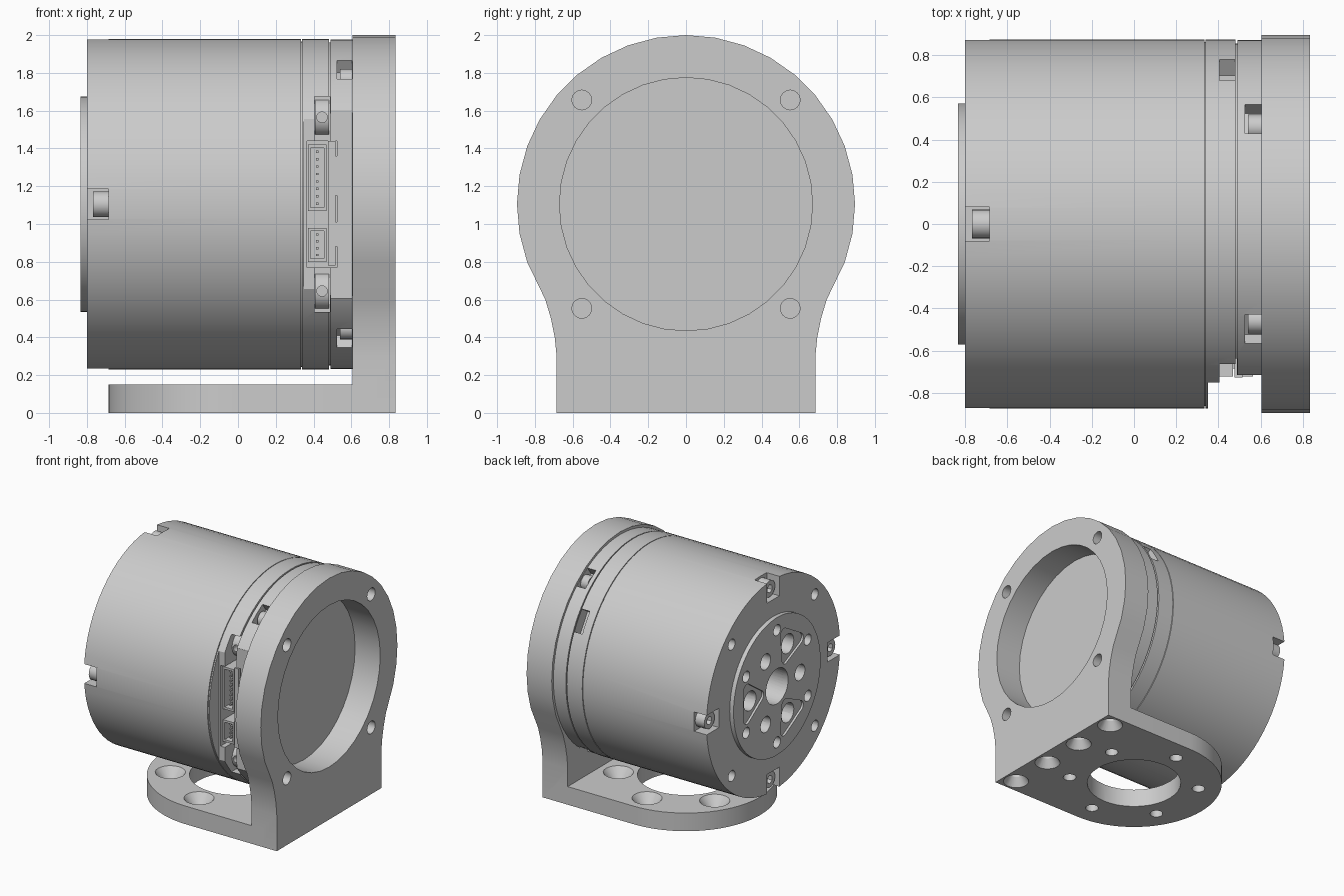
import bpy, bmesh, math
from math import sin, cos, radians
from mathutils import Vector, Matrix

if "Cube" in bpy.data.objects:
    bpy.data.objects.remove(bpy.data.objects["Cube"])

metal = bpy.data.materials.new("light_grey_metal")
metal.use_nodes = True
grey = (0.6, 0.6, 0.6, 1)
metal.diffuse_color = grey
metal.node_tree.nodes["Principled BSDF"].inputs["Base Color"].default_value = grey

AX = 1.105     # height of the motor axis
R = 0.875      # motor radius


def cyl(bm, a, b, r, r2=None, seg=32):
    """Cylinder or cone between two points."""
    a, b = Vector(a), Vector(b)
    d = b - a
    m = Matrix.Translation((a + b) / 2) @ d.to_track_quat('Z', 'Y').to_matrix().to_4x4()
    bmesh.ops.create_cone(bm, cap_ends=True, segments=seg, radius1=r,
                          radius2=r if r2 is None else r2, depth=d.length, matrix=m)


def box(bm, x, y, z, turn=0):
    """Box from ranges; turn rotates it about the motor axis."""
    size = Matrix.Diagonal((x[1] - x[0], y[1] - y[0], z[1] - z[0], 1))
    m = Matrix.Translation((sum(x) / 2, sum(y) / 2, sum(z) / 2)) @ size
    if turn:
        c = Matrix.Translation((0, 0, AX))
        m = c @ Matrix.Rotation(radians(turn), 4, 'X') @ c.inverted() @ m
    bmesh.ops.create_cube(bm, size=1, matrix=m)


def prism(bm, points, depth):
    """Extrude a ring of 3D points along a vector."""
    f = bm.faces.new([bm.verts.new(p) for p in points])
    top = bmesh.ops.extrude_face_region(bm, geom=[f])["geom"]
    bmesh.ops.translate(bm, vec=depth, verts=[v for v in top if isinstance(v, bmesh.types.BMVert)])


def polar(x, r, deg):
    """Point around the motor axis."""
    return Vector((x, r * cos(radians(deg)), AX + r * sin(radians(deg))))


def axial(bm, x0, x1, r, deg, rad, rad2=None, seg=24):
    cyl(bm, polar(x0, r, deg), polar(x1, r, deg), rad, rad2, seg)


def make(name, bm):
    bmesh.ops.recalc_face_normals(bm, faces=bm.faces)
    me = bpy.data.meshes.new(name)
    bm.to_mesh(me)
    bm.free()
    me.materials.append(metal)
    ob = bpy.data.objects.new(name, me)
    bpy.context.collection.objects.link(ob)
    return ob


def select(ob):
    bpy.ops.object.select_all(action='DESELECT')
    ob.select_set(True)
    bpy.context.view_layer.objects.active = ob


def boolean(ob, bm, op='DIFFERENCE'):
    tool = make("cutter", bm)
    tool.hide_render = True
    mod = ob.modifiers.new("cut", 'BOOLEAN')
    mod.operation, mod.object = op, tool
    mod.solver, mod.use_self = 'EXACT', True
    select(ob)
    bpy.ops.object.modifier_apply(modifier=mod.name)
    bpy.data.objects.remove(tool)


def smooth(ob):
    select(ob)
    bpy.ops.object.shade_smooth_by_angle(angle=radians(30))


# L-shaped bracket: upright plate with flared foot
foot = [(0.745, 0.6), (0.715, 0.5), (0.695, 0.4), (0.685, 0.3), (0.685, 0)]
arc = [polar(0.605, 0.895, a) for a in range(-20, 201, 10)]
outline = [(0.605, -y, z) for y, z in foot] + [(0.605, y, z) for y, z in reversed(foot)]
bm = bmesh.new()
prism(bm, outline + arc, (0.23, 0, 0))
bracket = make("bracket", bm)

# rounded base plate
bm = bmesh.new()
half = [(0.685 * cos(radians(a)), 0.685 * sin(radians(a)), 0) for a in range(90, 271, 5)]
prism(bm, half + [(0.7, -0.685, 0), (0.7, 0.685, 0)], (0, 0, 0.15))
boolean(bracket, bm, 'UNION')

# bracket openings and screw holes
bm = bmesh.new()
axial(bm, 0.5, 0.9, 0, 0, 0.67, seg=36)
cyl(bm, (0, 0, -0.1), (0, 0, 0.3), 0.365, seg=36)
for k in range(4):
    axial(bm, 0.5, 0.9, 0.78, 45 + 90 * k, 0.052)
    y = -0.57 + 0.38 * k
    cyl(bm, (0.722, y, -0.01), (0.722, y, 0.07), 0.105, 0.055, 24)
    cyl(bm, (0.722, y, 0.05), (0.722, y, 0.2), 0.055, seg=24)
for k in range(6):
    a = radians(30 + 60 * k)
    x, y = 0.51 * cos(a), 0.51 * sin(a)
    cyl(bm, (x, y, -0.1), (x, y, 0.2), 0.05, seg=24)
    cyl(bm, (x, y, 0.07), (x, y, 0.151), 0.05, 0.115, 24)
boolean(bracket, bm)
smooth(bracket)

# motor body turned from a profile with two thin grooves
profile = [(-0.8, 0), (-0.8, R), (0.333, R), (0.333, 0.862), (0.339, 0.862), (0.339, R),
           (0.481, R), (0.481, 0.855), (0.491, 0.855), (0.491, 0.872), (0.605, 0.872), (0.605, 0)]
bm = bmesh.new()
vs = [bm.verts.new((x, 0, AX + r)) for x, r in profile]
es = [bm.edges.new(p) for p in zip(vs, vs[1:])]
bmesh.ops.spin(bm, geom=vs + es, cent=(0, 0, AX), axis=(1, 0, 0),
               angle=math.tau, steps=72, use_duplicate=False)
bmesh.ops.remove_doubles(bm, verts=bm.verts, dist=0.0005)
motor = make("motor_body", bm)

# notches, rim holes, cable side flats and connector bay
bm = bmesh.new()
for k in range(4):
    box(bm, (-0.9, -0.685), (0.71, 1), (AX - 0.08, AX + 0.08), 90 * k + 0.001)
    axial(bm, -0.9, -0.7, 0.77, 45 + 90 * k, 0.045)
for a in (55, 125, 235, 305):
    box(bm, (0.525, 0.603), (0.79, 1), (AX - 0.085, AX + 0.085), a)
box(bm, (0.405, 0.478), (0.78, 1), (AX - 0.09, AX + 0.09), 33)
boolean(motor, bm)
for xs, y, h in (((0.35, 0.42), -0.75, 0.5), ((0.405, 0.488), -0.6, 0.57),
                 ((0.487, 0.603), -0.715, 0.6), ((0.365, 0.525), -0.55, 0.335)):
    bm = bmesh.new()
    box(bm, xs, (-1, y), (AX - h, AX + h))
    boolean(motor, bm)
smooth(motor)

# screws seated in the notches
bm, sockets = bmesh.new(), bmesh.new()
for k in range(4):
    axial(bm, -0.768, -0.68, 0.79, 90 * k, 0.068)
    axial(sockets, -0.8, -0.73, 0.79, 90 * k, 0.034, seg=6)
for a in (55, 125, 235, 305):
    axial(bm, 0.54, 0.61, 0.80, a, 0.06)
screws = make("screws", bm)
boolean(screws, sockets)
smooth(screws)

# output flange
bm = bmesh.new()
axial(bm, -0.835, -0.79, 0, 0, 0.57, seg=64)
flange = make("output_flange", bm)
bm = bmesh.new()
for k in range(3):
    # rounded triangular pocket: three corners swept by a small circle
    base = 120 * k
    corners = [polar(-0.9, 0.22, base), polar(-0.9, 0.41, base + 17), polar(-0.9, 0.41, base - 17)]
    ring = []
    for t in range(24):
        d = polar(0, 1, 15 * t + 4) - polar(0, 0, 0)
        ring.append(max(corners, key=lambda c: c.dot(d)) + 0.045 * d)
    prism(bm, ring, (0.083, 0, 0))
boolean(flange, bm)

# flange bores, continued into the motor face
for ob in (flange, motor):
    bm = bmesh.new()
    axial(bm, -0.9, -0.6, 0, 0, 0.145, seg=36)
    for k in range(3):
        axial(bm, -0.9, -0.7, 0.33, 120 * k, 0.08)
        axial(bm, -0.9, -0.7, 0.3, 60 + 120 * k, 0.065)
    for k in range(6):
        axial(bm, -0.9, -0.72, 0.465, 30 + 60 * k, 0.045)
    boolean(ob, bm)
    smooth(ob)

# bosses beside the connector bay
bm, holes = bmesh.new(), bmesh.new()
for z in (AX + 0.46, AX - 0.46):
    cyl(bm, (0.408, -0.56, z), (0.482, -0.56, z), 0.1)
    cyl(holes, (0.445, -0.8, z), (0.445, -0.58, z), 0.028, seg=20)
bosses = make("side_bosses", bm)
boolean(bosses, holes)
smooth(bosses)

# circuit board edge
bm = bmesh.new()
box(bm, (0.477, 0.515), (-0.728, -0.54), (0.78, 1.44))
make("circuit_board", bm)

# open connector housings with pins
for name, xs, zs, pins in (("large_connector", (0.37, 0.468), (1.07, 1.42), 8),
                           ("small_connector", (0.37, 0.468), (0.8, 0.98), 4),
                           ("upper_socket", (0.515, 0.565), (1.15, 1.36), 0),
                           ("lower_socket", (0.515, 0.555), (0.88, 1.01), 0)):
    bm, hollow = bmesh.new(), bmesh.new()
    box(bm, xs, (-0.722, -0.54), zs)
    box(hollow, (xs[0] + 0.013, xs[1] - 0.013), (-0.9, -0.64), (zs[0] + 0.018, zs[1] - 0.018))
    housing = make(name, bm)
    boolean(housing, hollow)
    if pins:
        bm = bmesh.new()
        step = (zs[1] - zs[0] - 0.036) / pins
        for i in range(pins):
            z = zs[0] + 0.018 + step * (i + 0.5)
            box(bm, (0.413, 0.425), (-0.7, -0.63), (z - 0.006, z + 0.006))
        make(name + "_pins", bm)
